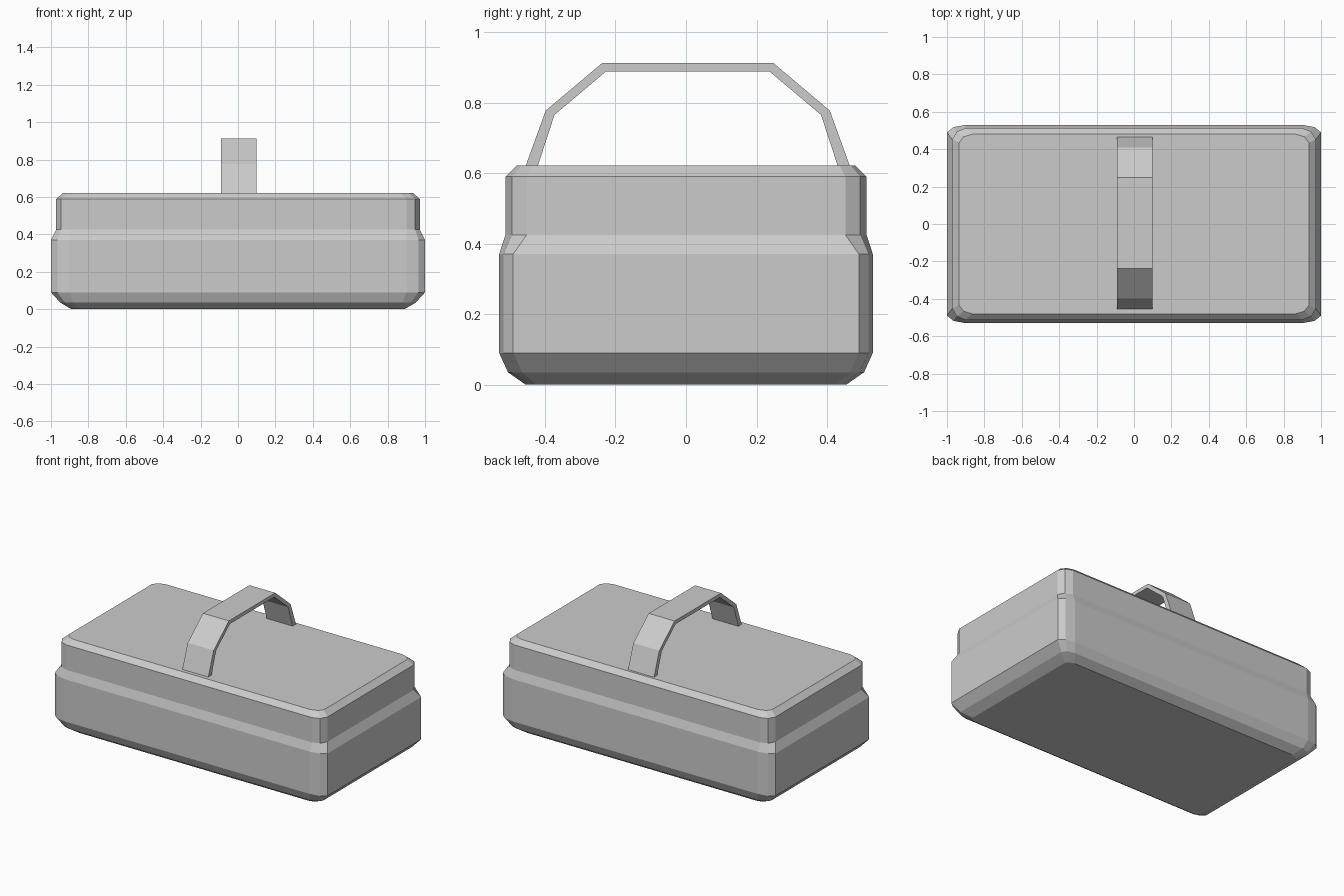
import bpy, bmesh

if "Cube" in bpy.data.objects:
    bpy.data.objects.remove(bpy.data.objects["Cube"])


def make_object(name, bm):
    bmesh.ops.recalc_face_normals(bm, faces=bm.faces[:])
    mesh = bpy.data.meshes.new(name)
    bm.to_mesh(mesh)
    bm.free()
    obj = bpy.data.objects.new(name, mesh)
    bpy.context.collection.objects.link(obj)
    return obj


def rounded_ring(hx, hy, cx, cy):
    """Rectangle outline with two-segment corners, counter-clockwise."""
    corner = [(hx, hy - cy), (hx - 0.35 * cx, hy - 0.3 * cy), (hx - cx, hy)]
    points = []
    for sx, sy in ((1, 1), (-1, 1), (-1, -1), (1, -1)):
        arc = corner if sx * sy > 0 else corner[::-1]
        points += [(sx * x, sy * y) for x, y in arc]
    return points


# Box: stacked outlines (z, half width, half depth, corner width, corner depth)
levels = [
    (0.00, 0.89, 0.455, 0.05, 0.03),
    (0.035, 0.95, 0.505, 0.07, 0.04),
    (0.09, 1.00, 0.53, 0.10, 0.04),
    (0.37, 1.00, 0.53, 0.10, 0.04),
    (0.425, 0.972, 0.512, 0.07, 0.06),
    (0.59, 0.972, 0.512, 0.07, 0.06),
    (0.622, 0.935, 0.48, 0.07, 0.045),
]
bm = bmesh.new()
rings = [[bm.verts.new((x, y, z)) for x, y in rounded_ring(*dims)]
         for z, *dims in levels]
for low, high in zip(rings, rings[1:]):
    n = len(low)
    for i in range(n):
        j = (i + 1) % n
        bm.faces.new((low[i], low[j], high[j], high[i]))
bm.faces.new(rings[0][::-1])
bm.faces.new(rings[-1])
make_object("box_body", bm)

# Handle: flat strap arching front to back, feet sunk into the lid
outer = [(0.467, 0.60), (0.403, 0.777), (0.243, 0.912)]
inner = [(0.432, 0.60), (0.378, 0.765), (0.232, 0.888)]


def mirrored(half):
    return half + [(-y, z) for y, z in half[::-1]]


bm = bmesh.new()
sections = []
for (yo, zo), (yi, zi) in zip(mirrored(outer), mirrored(inner)):
    sections.append([bm.verts.new((x, y + 0.005, z)) for x, y, z in (
        (-0.09, yo, zo), (0.10, yo, zo), (0.10, yi, zi), (-0.09, yi, zi))])
for a, b in zip(sections, sections[1:]):
    for i in range(4):
        j = (i + 1) % 4
        bm.faces.new((a[i], a[j], b[j], b[i]))
bm.faces.new(sections[0])
bm.faces.new(sections[-1][::-1])
make_object("carry_handle", bm)
